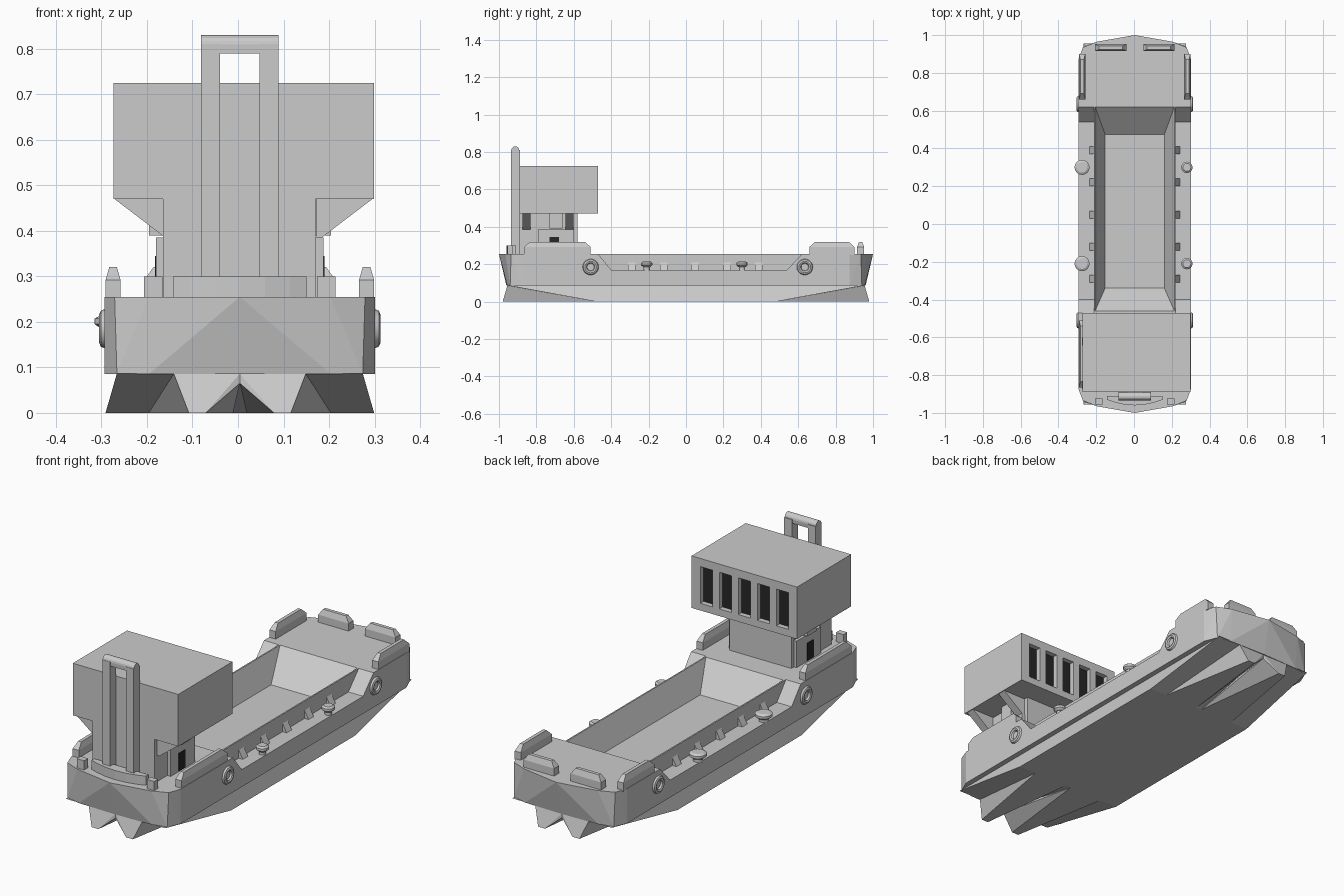
import bpy, bmesh, math
from mathutils import Matrix

if "Cube" in bpy.data.objects:
    bpy.data.objects.remove(bpy.data.objects["Cube"])

XC = 0.004  # hull centre line
dark = bpy.data.materials.new("dark_opening")
dark.diffuse_color = (0.02, 0.02, 0.02, 1)
dark.use_nodes = True
dark.node_tree.nodes["Principled BSDF"].inputs["Base Color"].default_value = dark.diffuse_color


def finish(name, bm, mat=None):
    bmesh.ops.recalc_face_normals(bm, faces=bm.faces)
    me = bpy.data.meshes.new(name)
    bm.to_mesh(me)
    bm.free()
    ob = bpy.data.objects.new(name, me)
    bpy.context.collection.objects.link(ob)
    if mat:
        me.materials.append(mat)
    return ob


def solid(name, pts, mat=None):
    """Convex flat-faced solid around the points."""
    bm = bmesh.new()
    for x, y, z in pts:
        bm.verts.new((x + XC, y, z))
    r = bmesh.ops.convex_hull(bm, input=bm.verts)
    junk = {e for e in r["geom_interior"] + r["geom_unused"] if isinstance(e, bmesh.types.BMVert)}
    bmesh.ops.delete(bm, geom=list(junk), context='VERTS')
    bmesh.ops.dissolve_limit(bm, angle_limit=0.01, verts=bm.verts, edges=bm.edges)
    return finish(name, bm, mat)


def rect(x0, x1, y0, y1, z):
    return [(x, y, z) for x in (x0, x1) for y in (y0, y1)]


def box(name, x0, x1, y0, y1, z0, z1, mat=None):
    return solid(name, rect(x0, x1, y0, y1, z0) + rect(x0, x1, y0, y1, z1), mat)


def bulwark(name, x0, x1, y0, y1, ix, iy):
    """Low wall with chamfered top edges."""
    solid(name, rect(x0, x1, y0, y1, .25) + rect(x0, x1, y0, y1, .292)
          + rect(x0 + ix, x1 - ix, y0 + iy, y1 - iy, .32))


def cut(ob, cutters):
    for c in cutters:
        m = ob.modifiers.new("cut", 'BOOLEAN')
        m.object, m.operation, m.solver = c, 'DIFFERENCE', 'EXACT'
    bpy.context.view_layer.update()
    me = bpy.data.meshes.new_from_object(ob.evaluated_get(bpy.context.evaluated_depsgraph_get()))
    ob.modifiers.clear()
    ob.data = me
    for c in cutters:
        bpy.data.objects.remove(c)


# Upper hull: pointed outline, raked ends
top = [(0, 1), (.2, .965), (.275, .935), (.297, .875)]
low = [(0, .96), (.2, .955), (.27, .94), (.297, .875)]
pts = [(sx * x, sy * y, z) for outline, z in ((top, .255), (low, .085))
       for x, y in outline for sx in (-1, 1) for sy in (-1, 1)]
upper_hull = solid("upper_hull", pts)

# Cargo hold and stepped-down side decks
cutters = [solid("hold_cutter", rect(-.157, .157, -.34, .475, .13)
                 + rect(-.21, .21, -.46, .62, .255)
                 + rect(-.21, .21, -.46, .62, .4))]
for s in (-1, 1):
    cutters.append(solid("deck_cutter", [(s * x, y, z) for x in (.217, .4)
                   for y, z in ((-.40, .17), (.54, .17), (.62, .255), (.62, .4), (-.47, .4), (-.47, .255))]))
cut(upper_hull, cutters)

# Lower hull: flares outward to the flat bottom, rises at both ends
solid("lower_hull", rect(-.27, .27, -.955, .955, .087) + rect(-.295, .295, -.48, .48, 0))

# Two skegs at each end
for e in (-1, 1):
    for s in (-1, 1):
        solid("skeg", [(s * x, e * y, z) for x, y, z in (
            (.075, .98, 0), (.112, .98, 0), (.015, .48, 0), (.2, .48, 0),
            (0, .955, .065), (0, .955, .086), (.145, .955, .086), (.1, .55, .086))])

# Bulwarks around the decks
for s in (-1, 1):
    xs = sorted((s * .262, s * .295))
    bulwark("bow_side_bulwark", *xs, .66, .9, .008, .03)
    bulwark("stern_side_bulwark", *xs, -.865, -.51, .008, .03)
    xs = sorted((s * .045, s * .21))
    bulwark("bow_end_bulwark", *xs, .915, .952, .02, .01)
    box("stern_post", *sorted((s * .17, s * .21)), -.955, -.925, .25, .3)

# Curved stern plinth
arc = [(x, -.96 + .03 * (x / .147) ** 2) for x in (-.147, -.11, -.055, 0, .055, .11, .147)]
solid("stern_plinth", [(x, y, z) for x, y in arc + [(-.147, -.91), (.147, -.91)] for z in (.25, .3)])

# Coaming brackets, bollards and side rings
for s in (-1, 1):
    for i in range(5):
        y = .39 - .17 * i
        solid("coaming_bracket", [(s * x, y + d, z) for d in (-.02, .02) for x, z in (
            (.195, .195), (.195, .207), (.217, .21), (.24, .168), (.217, .168))])
    for y in (-.21, .3):
        bm = bmesh.new()
        r, cx = (.04, -.279) if s < 0 else (.03, .276)
        for r1, r2, z0, z1 in ((r * .55, r * .55, .165, .19), (r * .65, r, .185, .195),
                               (r, r, .195, .207), (r, r * .7, .207, .214)):
            bmesh.ops.create_cone(bm, cap_ends=True, segments=16, radius1=r1, radius2=r2, depth=z1 - z0,
                                  matrix=Matrix.Translation((cx + XC, y, (z0 + z1) / 2)))
        finish("bollard", bm)
    for y in (-.51, .635):
        bpy.ops.mesh.primitive_torus_add(major_radius=.031, minor_radius=.012, major_segments=20,
                                         minor_segments=8, location=(s * .297 + XC, y, .185),
                                         rotation=(0, math.pi / 2, 0))
        bpy.context.object.name = "side_ring"
        bpy.ops.object.shade_smooth_by_angle()

# Lower cabin with side doors
box("lower_cabin", -.169, .166, -.89, -.58, .25, .475)
for s in (-1, 1):
    box("door_block", *sorted((s * .16, s * .184)), -.79, -.6, .25, .385)
    box("door", *sorted((s * .17, s * .186)), -.73, -.68, .258, .345, dark)
    box("door_lintel", *sorted((s * .16, s * .2)), -.73, -.66, .39, .475)
    # Gussets carrying the bridge
    for y in (-.852, -.622):
        solid("bridge_gusset", [(s * x + .008, y + d, z) for d in (-.021, .021)
              for x, z in ((.16, .385), (.172, .385), (.286, .472), (.16, .472))])

# Bridge with five recessed windows facing the bow
bridge = box("bridge", -.277, .295, -.89, -.47, .47, .725)
starts = [-.231 + .103 * i for i in range(5)]
cut(bridge, [box("window_cutter", x, x + .066, -.5, -.4, .505, .685) for x in starts])
for x in starts:
    box("window_glass", x, x + .066, -.505, -.495, .505, .685, dark)

# Mast frame with rounded top
for s in (-1, 1):
    box("mast_leg", *sorted((s * .043, s * .085)), -.935, -.888, .25, .81)
section = [(-.933, .79), (-.893, .79)] + [
    (-.9125 + .021 * math.cos(math.pi * i / 8), .809 + .021 * math.sin(math.pi * i / 8)) for i in range(9)]
solid("mast_top", [(x, y, z) for x in (-.085, .085) for y, z in section])
